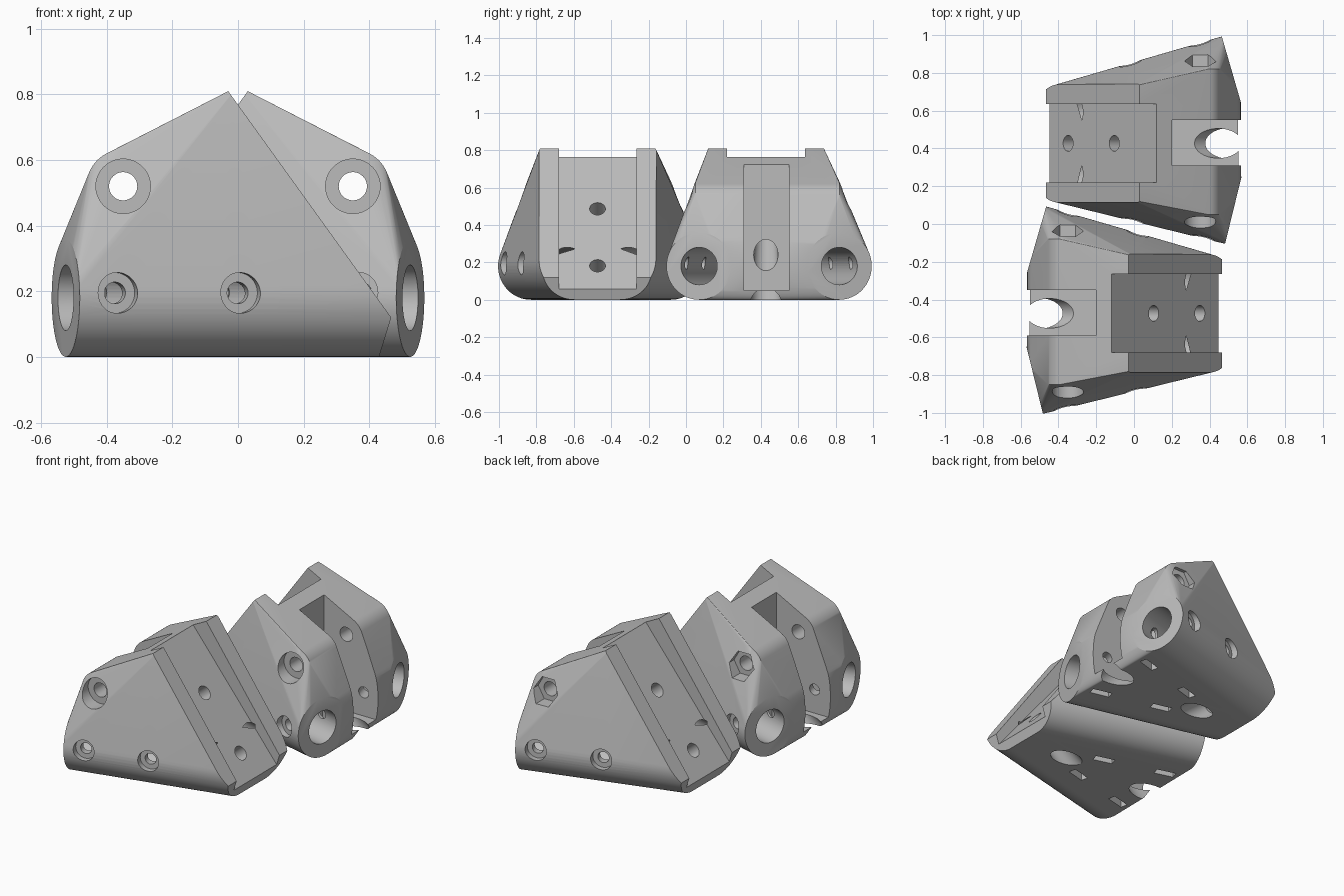
import bpy, bmesh, math
from mathutils import Matrix, Vector

cube = bpy.data.objects.get("Cube")
if cube:
    bpy.data.objects.remove(cube, do_unlink=True)

grey = bpy.data.materials.new("plain grey")
grey.use_nodes = True
colour = (0.5, 0.5, 0.5, 1)
grey.diffuse_color = colour
grey.node_tree.nodes["Principled BSDF"].inputs["Base Color"].default_value = colour


def make_object(name, bm):
    bmesh.ops.recalc_face_normals(bm, faces=bm.faces)
    mesh = bpy.data.meshes.new(name)
    bm.to_mesh(mesh)
    bm.free()
    ob = bpy.data.objects.new(name, mesh)
    bpy.context.collection.objects.link(ob)
    mesh.materials.append(grey)
    return ob


cutters = []


def cutter(bm):
    ob = make_object("cutter", bm)
    ob.hide_render = True
    cutters.append(ob)


def add_rod(bm, start, end, r1, r2=None, sides=48, spin=0):
    """Cylinder or cone between two points."""
    start, end = Vector(start), Vector(end)
    axis = end - start
    matrix = (Matrix.Translation((start + end) / 2)
              @ axis.to_track_quat('Z', 'Y').to_matrix().to_4x4()
              @ Matrix.Rotation(spin, 4, 'Z'))
    bmesh.ops.create_cone(bm, cap_ends=True, segments=sides, radius1=r1,
                          radius2=r1 if r2 is None else r2,
                          depth=axis.length, matrix=matrix)


def drill(*args, **kw):
    bm = bmesh.new()
    add_rod(bm, *args, **kw)
    cutter(bm)


def cut_prism(profile, y0, y1):
    """Cut an x-z outline running along y."""
    bm = bmesh.new()
    face = bm.faces.new([bm.verts.new((x, y0, z)) for x, z in profile])
    ext = bmesh.ops.extrude_face_region(bm, geom=[face])
    verts = [v for v in ext["geom"] if isinstance(v, bmesh.types.BMVert)]
    bmesh.ops.translate(bm, verts=verts, vec=(0, y1 - y0, 0))
    cutter(bm)


# The two converging tube sockets: open end, inward axis, inward side direction
UP = Vector((0, 0, 1))
sockets = []
for end, slope in (((-0.525, -0.38, 0.18), 0.245), ((-0.515, 0.37, 0.18), -0.29)):
    along = Vector((1, slope, 0)).normalized()
    inward = Vector((-along.y, along.x, 0)) * (1 if slope > 0 else -1)
    sockets.append((Vector(end), along, inward))
pivot = (-0.35, 0.52)

# Body: hull round both sockets, the pivot barrel and the top ridge
bm = bmesh.new()
for end, along, inward in sockets:
    add_rod(bm, end, end + along * 1.15, 0.18, sides=64)
add_rod(bm, (pivot[0], -0.4, pivot[1]), (pivot[0], 0.37, pivot[1]), 0.112, sides=64)
for y in (-0.325, 0.28):
    bm.verts.new((0, y, 0.825))
bmesh.ops.delete(bm, geom=bm.faces[:], context='FACES_ONLY')
bmesh.ops.delete(bm, geom=bm.edges[:], context='EDGES')
# edge deletion may drop its vertices, so the hull is rebuilt from fresh rods
bm.free()
points = bmesh.new()
for end, along, inward in sockets:
    add_rod(points, end, end + along * 1.15, 0.18, sides=64)
add_rod(points, (pivot[0], -0.4, pivot[1]), (pivot[0], 0.37, pivot[1]), 0.112, sides=64)
for y in (-0.325, 0.28):
    points.verts.new((0, y, 0.825))
bm = bmesh.new()
for v in points.verts:
    bm.verts.new(v.co)
points.free()
hull = bmesh.ops.convex_hull(bm, input=bm.verts[:])
loose = [v for v in bm.verts if not v.link_faces]
bmesh.ops.delete(bm, geom=loose, context='VERTS')
bmesh.ops.dissolve_limit(bm, angle_limit=0.01, verts=bm.verts[:], edges=bm.edges[:])
body = make_object("left_bracket", bm)

# Sloping mounting face with its undercut foot, rail channel, pulley slot
cut_prism([(-0.102, 0.91), (0.467, 0.12), (0.405, -0.08), (1, -0.08), (1, 0.91)], -1, 1)
cut_prism([(-0.24, 0.915), (0.535, -0.05), (1, -0.05), (1, 0.915)], -0.23, 0.185)
cut_prism([(-0.8, 0.05), (-0.2, 0.05), (-0.2, 1), (-0.8, 1)], -0.14, 0.1)

# Pivot hole with round recess on one side and hexagonal recess on the other
px, pz = pivot
drill((px, -0.8, pz), (px, 0.8, pz), 0.043)
drill((px, -0.8, pz), (px, -0.385, pz), 0.083)
drill((px, 0.365, pz), (px, 0.8, pz), 0.083, sides=6, spin=math.pi / 2)

# Rail bolts, square to the channel floor, with flared access bores
down = Vector((-1.246, 0, -1)).normalized()
for x, z, depth, reach in ((0.103, 0.485, 0.16, 0.85), (0.347, 0.18, 0.15, 0.55)):
    top = Vector((x, -0.023, z))
    drill(top - down * 0.2, top + down * (depth + 0.02), 0.042)
    drill(top + down * depth, top + down * reach, 0.055, r2=0.085)

for end, along, inward in sockets:
    # Tube bore
    drill(end - along * 0.1, end + along * 0.835, 0.1)
    # Clamp bolts with countersunk heads and nut slots open underneath
    for t, length in ((0.12, 0.27), (0.505, 0.2)):
        p = end + along * t + UP * 0.015
        drill(p - inward * 0.3, p + inward * length, 0.033, sides=32)
        drill(p - inward * 0.4, p - inward * 0.14, 0.062)
        bm = bmesh.new()
        frame = Matrix((along, inward, UP)).transposed().to_4x4()
        place = Matrix.Translation(p + inward * 0.135 - UP * 0.095)
        bmesh.ops.create_cube(bm, size=1, matrix=place @ frame @ Matrix.Diagonal((0.12, 0.045, 0.32, 1)))
        cutter(bm)

# Apply all the cuts
for ob in cutters:
    mod = body.modifiers.new("cut", 'BOOLEAN')
    mod.operation = 'DIFFERENCE'
    mod.solver = 'EXACT'
    mod.object = ob
bpy.context.view_layer.update()
graph = bpy.context.evaluated_depsgraph_get()
mesh = bpy.data.meshes.new_from_object(body.evaluated_get(graph))
body.modifiers.clear()
body.data = mesh
for ob in cutters:
    bpy.data.objects.remove(ob, do_unlink=True)

# Mirrored partner, set behind the first bracket
partner_mesh = mesh.copy()
partner_mesh.transform(Matrix.Diagonal((-1, 1, 1, 1)))
partner_mesh.flip_normals()
partner = bpy.data.objects.new("right_bracket", partner_mesh)
bpy.context.collection.objects.link(partner)
body.location.y = -0.45
partner.location.y = 0.45

for ob in (body, partner):
    ob.data.materials.clear()
    ob.data.materials.append(grey)
    bpy.ops.object.select_all(action='DESELECT')
    ob.select_set(True)
    bpy.context.view_layer.objects.active = ob
    bpy.ops.object.shade_smooth_by_angle(angle=math.radians(20))
